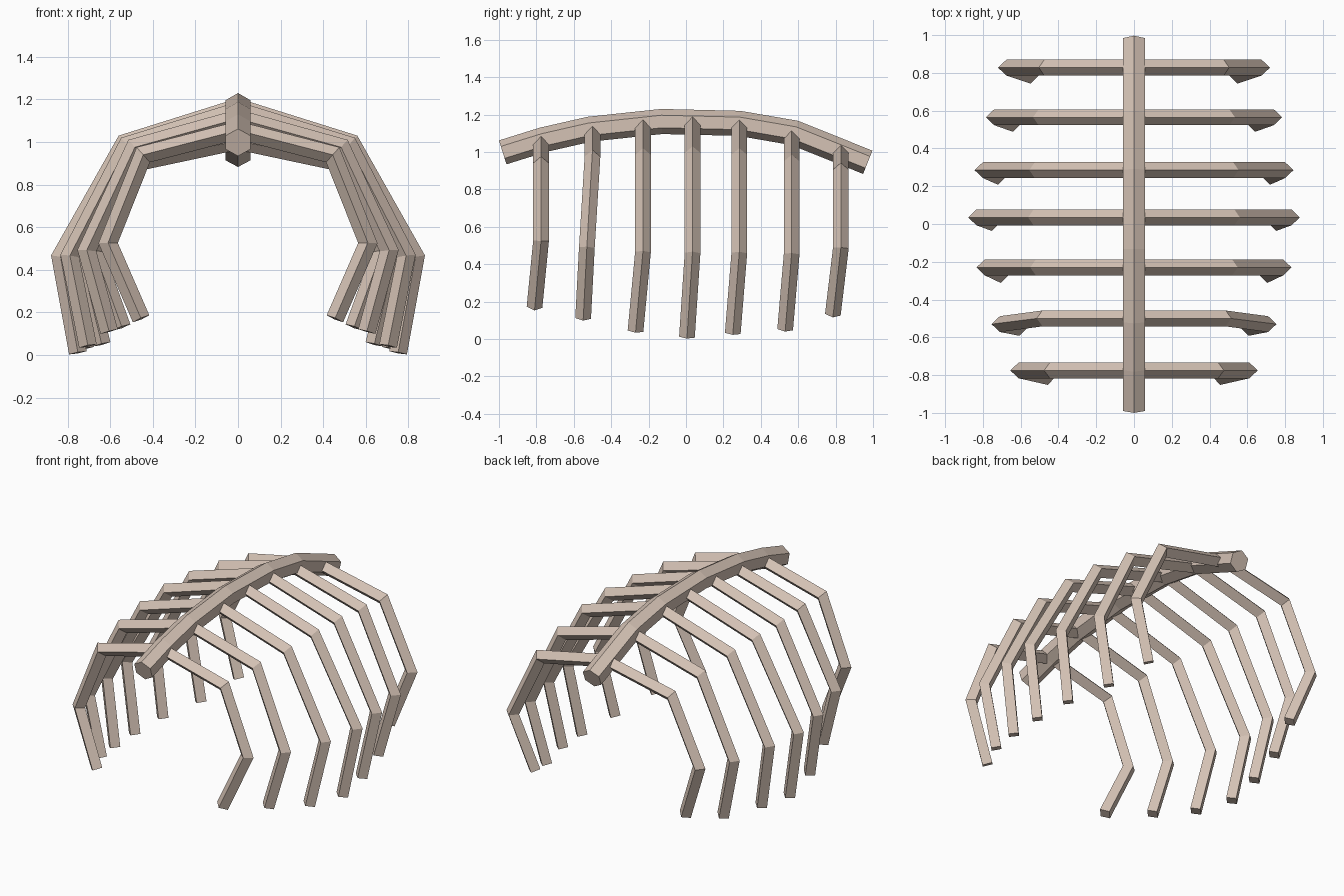
import bpy, bmesh, math
from mathutils import Vector

if "Cube" in bpy.data.objects:
    bpy.data.objects.remove(bpy.data.objects["Cube"])

bone = bpy.data.materials.new("bone")
bone.diffuse_color = (0.66, 0.54, 0.46, 1)
bone.use_nodes = True
bone.node_tree.nodes["Principled BSDF"].inputs["Base Color"].default_value = bone.diffuse_color


def sweep(name, path, radius, sides, side_axis):
    """Sweep a regular polygon along a path with mitred corners."""
    pts = [Vector(p) for p in path]
    bm = bmesh.new()
    rings = []
    for i, p in enumerate(pts):
        before = (p - pts[i - 1]).normalized() if i else None
        after = (pts[i + 1] - p).normalized() if i < len(pts) - 1 else None
        before, after = before or after, after or before
        tangent = (before + after).normalized()
        mitre = 1 / tangent.dot(after)
        side = (side_axis - tangent * side_axis.dot(tangent)).normalized()
        up = tangent.cross(side)
        ring = []
        for k in range(sides):
            a = 2 * math.pi * k / sides
            ring.append(bm.verts.new(p + radius * (up * math.cos(a) * mitre + side * math.sin(a))))
        rings.append(ring)
    for r, s in zip(rings, rings[1:]):
        for k in range(sides):
            j = (k + 1) % sides
            bm.faces.new((r[k], r[j], s[j], s[k]))
    bm.faces.new(rings[0])
    bm.faces.new(rings[-1])
    bmesh.ops.recalc_face_normals(bm, faces=bm.faces)
    mesh = bpy.data.meshes.new(name)
    bm.to_mesh(mesh)
    bm.free()
    mesh.materials.append(bone)
    obj = bpy.data.objects.new(name, mesh)
    bpy.context.collection.objects.link(obj)
    return obj


# Arched hexagonal spine
spine = [(-0.98, 0.998), (-0.765, 1.065), (-0.515, 1.122), (-0.13, 1.163),
         (0.285, 1.153), (0.58, 1.102), (0.972, 0.945)]
sweep("spine", [(0, y, z) for y, z in spine], 0.067, 6, Vector((1, 0, 0)))

# Rib pairs: root (y, z), shoulder (x, z), elbow (x, y, z), tip (x, y, z)
ribs = [
    ((-0.775, 1.055), (0.445, 0.940), (0.610, -0.775, 0.525), (0.455, -0.81, 0.170)),
    ((-0.500, 1.110), (0.485, 0.975), (0.710, -0.530, 0.490), (0.605, -0.55, 0.110)),
    ((-0.230, 1.146), (0.520, 0.985), (0.790, -0.230, 0.465), (0.705, -0.27, 0.042)),
    ((0.035, 1.162), (0.532, 0.995), (0.834, 0.035, 0.460), (0.752, 0.005, 0.010)),
    ((0.285, 1.146), (0.525, 0.985), (0.800, 0.285, 0.460), (0.720, 0.25, 0.030)),
    ((0.565, 1.086), (0.505, 0.950), (0.740, 0.565, 0.455), (0.640, 0.53, 0.050)),
    ((0.828, 1.006), (0.475, 0.905), (0.675, 0.828, 0.487), (0.545, 0.785, 0.130)),
]
for n, ((y, z), (sx, sz), elbow, tip) in enumerate(ribs, 1):
    half = [(sx, y, sz), elbow, tip]
    left = [(-px, py, pz) for px, py, pz in reversed(half)]
    sweep(f"rib_pair_{n}", left + [(0, y, z)] + half, 0.042, 4, Vector((0, 1, 0)))
